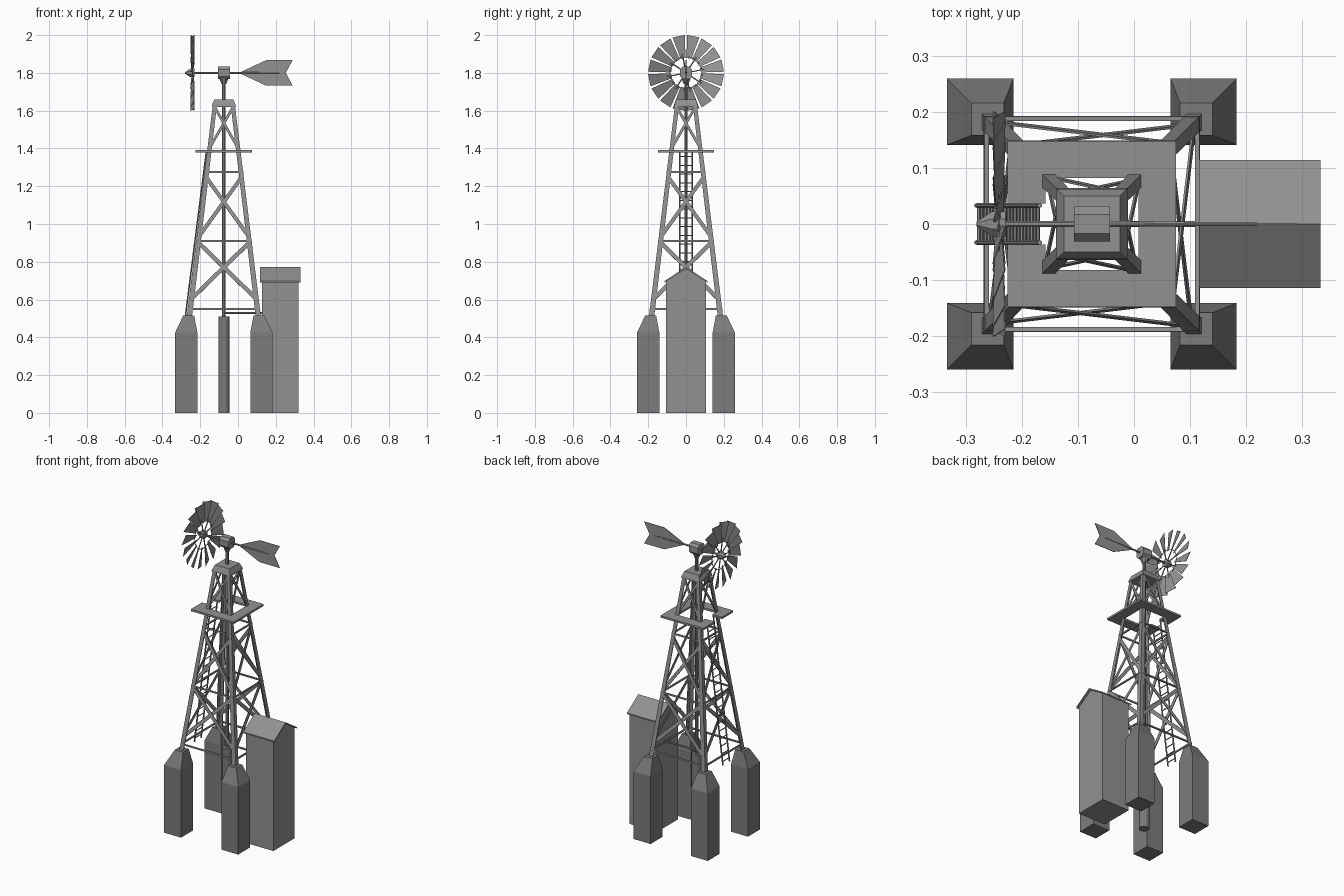
import bpy, bmesh, math
from mathutils import Vector, Matrix

if "Cube" in bpy.data.objects:
    bpy.data.objects.remove(bpy.data.objects["Cube"])

CX = -0.075                      # tower axis


def material(name, g):
    m = bpy.data.materials.new(name)
    m.diffuse_color = (g, g, g, 1)
    m.use_nodes = True
    m.node_tree.nodes["Principled BSDF"].inputs["Base Color"].default_value = m.diffuse_color
    return m


grey = material("dark_grey", 0.285)
concrete = material("dark_concrete", 0.2)


def mesh_obj(name, verts, faces):
    me = bpy.data.meshes.new(name)
    me.from_pydata([tuple(v) for v in verts], [], faces)
    bm = bmesh.new()
    bm.from_mesh(me)
    bmesh.ops.recalc_face_normals(bm, faces=bm.faces)
    bm.to_mesh(me)
    bm.free()
    me.materials.append(concrete if name in ("footing", "well_casing") else grey)
    ob = bpy.data.objects.new(name, me)
    bpy.context.collection.objects.link(ob)
    return ob


def loft(name, rings):
    """Closed solid through rings with equal point counts."""
    n = len(rings[0])
    verts = [v for r in rings for v in r]
    faces = [list(range(n)), list(range(len(verts) - n, len(verts)))]
    for k in range(len(rings) - 1):
        for i in range(n):
            j = (i + 1) % n
            faces.append([k * n + i, k * n + j, (k + 1) * n + j, (k + 1) * n + i])
    return mesh_obj(name, verts, faces)


def rect(cx, cy, hx, hy, z):
    return [(cx - hx, cy - hy, z), (cx + hx, cy - hy, z), (cx + hx, cy + hy, z), (cx - hx, cy + hy, z)]


def rod(name, p, q, r1, r2=None, n=8):
    p, q = Vector(p), Vector(q)
    r2 = r1 if r2 is None else r2
    d = (q - p).normalized()
    u = d.cross(Vector((0, 1, 0)) if abs(d.y) < 0.9 else Vector((1, 0, 0))).normalized()
    v = d.cross(u)
    ang = [2 * math.pi * (i + 0.5) / n for i in range(n)]
    return loft(name, [[c + (u * math.cos(a) + v * math.sin(a)) * r for a in ang] for c, r in ((p, r1), (q, r2))])


def strip(name, p, q, w, t, normal):
    """Flat bar from p to q, width w, thickness t along normal."""
    p, q, nrm = Vector(p), Vector(q), Vector(normal).normalized()
    s = (q - p).cross(nrm).normalized() * w / 2
    h = nrm * t / 2
    return loft(name, [[c - s - h, c + s - h, c + s + h, c - s + h] for c in (p, q)])


def half(z):                     # half width of the tapering tower
    return 0.195 - (z - 0.52) * 0.123


# concrete footings and angle-iron legs
for sx in (-1, 1):
    for sy in (-1, 1):
        bx, by = CX + sx * 0.199, sy * 0.2
        tx, ty = CX + sx * 0.186, sy * 0.187
        loft("footing", [rect(bx, by, 0.059, 0.059, 0), rect(bx, by, 0.059, 0.059, 0.425),
                         rect(tx, ty, 0.029, 0.029, 0.515)])
        rings = []
        for z, f in ((0.49, 0.028), (1.64, 0.022)):
            o, t = half(z), 0.005
            prof = [(o, o), (o - f, o), (o - f, o - t), (o - t, o - t), (o - t, o - f), (o, o - f)]
            rings.append([(CX + sx * a, sy * b, z) for a, b in prof])
        loft("tower_leg", rings)

# girts and cross braces on all four faces
for k in range(4):
    M = Matrix.Translation((CX, 0, 0)) @ Matrix.Rotation(k * math.pi / 2, 4, 'Z')
    nrm = M.to_3x3() @ Vector((0, -1, 0.123))
    for z in (0.55, 0.91, 1.275):
        h = half(z)
        strip("girt", M @ Vector((-h, -h + 0.003, z)), M @ Vector((h, -h + 0.003, z)), 0.009, 0.008, nrm)
    for z0, z1, w in ((0.6, 0.905, 0.022), (0.93, 1.25, 0.02), (1.4, 1.62, 0.014)):
        for s, off in ((-1, 0.003), (1, 0.008)):
            a, b = half(z0), half(z1)
            strip("cross_brace", M @ Vector((-s * (a - 0.01), -a + off, z0)),
                  M @ Vector((s * (b - 0.01), -b + off, z1)), w, 0.004, nrm)

# platform: an open walkway around the legs, with a hatch for the ladder
P, H, G = 0.15, 0.083, 0.037     # outer half, opening half, hatch half
walk = [(-P, -P), (P, -P), (P, P), (-P, P), (-P, G), (-H, G), (-H, H), (H, H), (H, -H), (-H, -H), (-H, -G), (-P, -G)]
loft("platform", [[(CX + x, y * 0.985, z) for x, y in walk] for z in (1.379, 1.391)])

# tower cap
loft("tower_cap", [rect(CX, 0, h, h, z) for h, z in ((0.064, 1.62), (0.062, 1.632), (0.05, 1.66))])

# well casing, pump rod and pipe to the shed
rod("well_casing", (CX, 0, 0), (CX, 0, 0.51), 0.03, n=12)
rod("pump_pipe", (CX, 0, 0.5), (CX, 0, 1.77), 0.010)
rod("outlet_pipe", (CX, 0, 0.528), (0.14, 0, 0.528), 0.006)

# ladder on the left face
lo, hi = Vector((-0.28, 0, 0.5)), Vector((-0.168, 0, 1.38))
for y in (-0.033, 0.033):
    off = Vector((0, y, 0))
    rod("ladder_rail", lo + off, hi + off, 0.0045, n=6)
for i in range(19):
    c = lo.lerp(hi, (i + 0.5) / 19)
    rod("ladder_rung", c - Vector((0, 0.033, 0)), c + Vector((0, 0.033, 0)), 0.003, n=6)

# shed with gabled roof
gable = [(-0.105, 0), (0.105, 0), (0.105, 0.698), (0, 0.762), (-0.105, 0.698)]
loft("shed", [[(x, y, z) for y, z in gable] for x in (0.128, 0.32)])
roof = [(-0.114, 0.698), (0, 0.772), (0.114, 0.698), (0.114, 0.690), (0, 0.762), (-0.114, 0.690)]
loft("shed_roof", [[(x, y, z) for y, z in roof] for x in (0.116, 0.332)])

# gearbox, swivel collar and shaft
octo = [(-0.033, -0.018), (-0.018, -0.033), (0.018, -0.033), (0.033, -0.018),
        (0.033, 0.018), (0.018, 0.033), (-0.018, 0.033), (-0.033, 0.018)]
loft("gearbox", [[(x, y * 0.95, 1.8 + z) for y, z in octo] for x in (CX - 0.032, CX + 0.032)])
rod("swivel_collar", (CX, 0, 1.74), (CX, 0, 1.77), 0.013, 0.026)
rod("wheel_shaft", (-0.25, 0, 1.8), (CX, 0, 1.8), 0.006)
rod("tail_boom", (CX, 0, 1.8), (0.22, 0, 1.8), 0.006, 0.003)

# tail vane
vane = [(0.015, 0.005), (0.15, 0.068), (0.29, 0.068), (0.253, 0), (0.29, -0.068), (0.15, -0.068), (0.015, -0.005)]
loft("tail_vane", [[(x, y, 1.8 + z) for x, z in vane] for y in (-0.002, 0.002)])

# wind wheel: hub, spokes, ring, twisted blades
WX, N = -0.241, 16
rod("hub", (WX - 0.012, 0, 1.8), (WX + 0.012, 0, 1.8), 0.024)
rod("hub_nose", (WX - 0.04, 0, 1.8), (WX - 0.012, 0, 1.8), 0.004, 0.024)
bpy.ops.mesh.primitive_torus_add(major_radius=0.086, minor_radius=0.002, major_segments=32, minor_segments=6,
                                 location=(WX, 0, 1.8), rotation=(0, math.pi / 2, 0))
bpy.context.object.name = "wheel_ring"
bpy.context.object.data.materials.append(grey)
for i in range(N):
    M = Matrix.Translation((WX, 0, 1.8)) @ Matrix.Rotation(2 * math.pi * (i + 0.5) / N, 4, 'X')
    rings = []
    for r, w, d in ((0.078, 0.013, 0.007), (0.198, 0.033, 0.011)):
        rings.append([M @ Vector(p) for p in ((-d, -w, r), (-d + 0.002, -w, r), (d + 0.001, w, r), (d - 0.001, w, r))])
    loft("wheel_blade", rings)
    if i % 2 == 0:
        rod("spoke", M @ Vector((0, 0, 0.01)), M @ Vector((0, 0, 0.1)), 0.0035, n=6)
